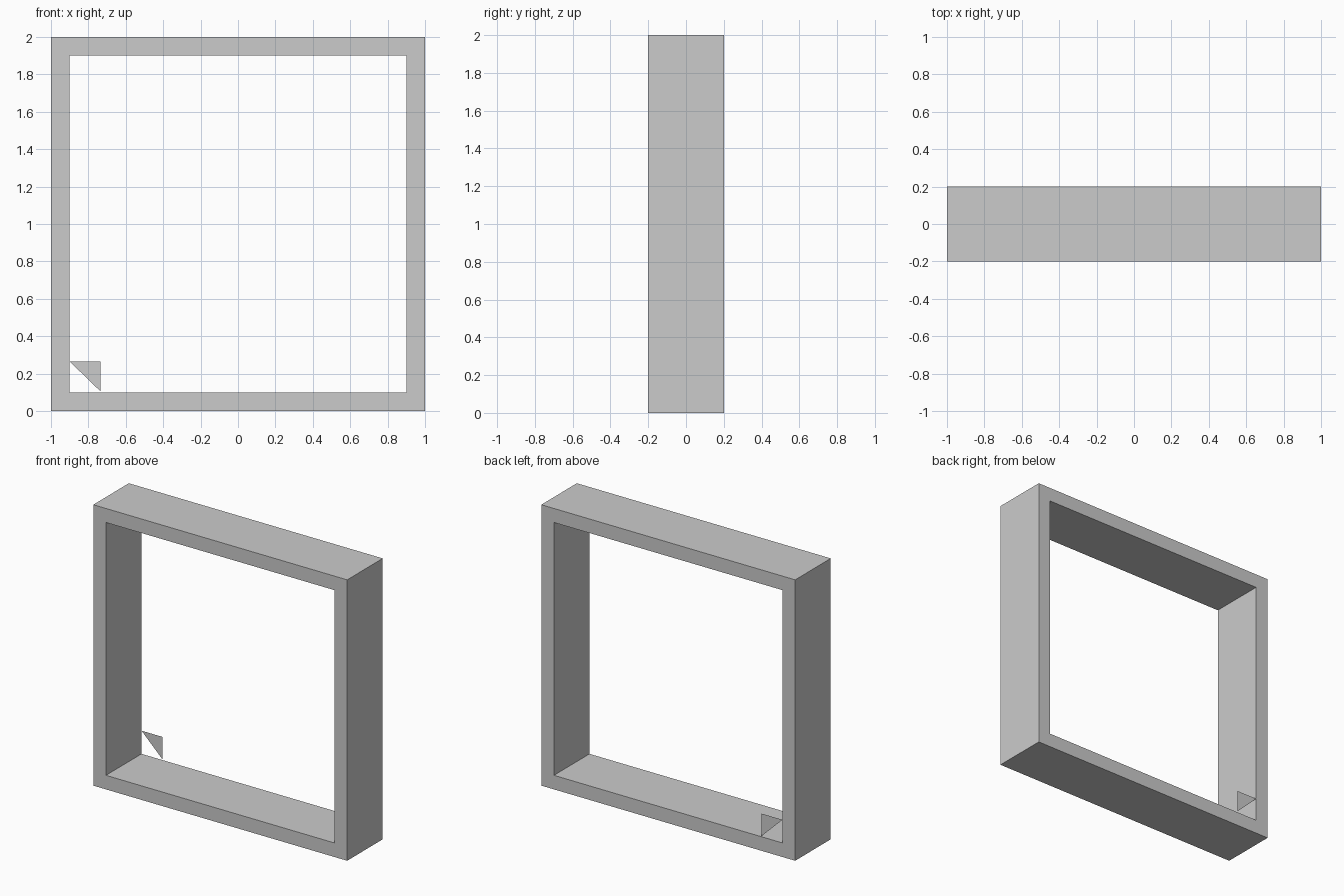
import bpy, bmesh

if "Cube" in bpy.data.objects:
    bpy.data.objects.remove(bpy.data.objects["Cube"])


def make_object(name, bm):
    mesh = bpy.data.meshes.new(name)
    bm.to_mesh(mesh)
    bm.free()
    obj = bpy.data.objects.new(name, mesh)
    bpy.context.collection.objects.link(obj)
    return obj


def square_loop(bm, half, y):
    # Square centred on z = 1, lying in the plane at the given y
    return [bm.verts.new((sx * half, y, 1 + sz * half))
            for sx, sz in ((-1, -1), (1, -1), (1, 1), (-1, 1))]


# Square frame: four loops around the rectangular wall section
bm = bmesh.new()
loops = [square_loop(bm, half, y)
         for half, y in ((1, -0.2), (1, 0.2), (0.9, 0.2), (0.9, -0.2))]
for i in range(4):
    a, b = loops[i], loops[(i + 1) % 4]
    for j in range(4):
        k = (j + 1) % 4
        bm.faces.new((a[j], a[k], b[k], b[j]))
bmesh.ops.recalc_face_normals(bm, faces=bm.faces)
make_object("square_frame", bm)

# Small flat triangle in the lower left corner, flush with the back
bm = bmesh.new()
bm.faces.new([bm.verts.new((x, 0.2, z))
              for x, z in ((-0.9, 0.265), (-0.735, 0.265), (-0.735, 0.105))])
make_object("corner_flap", bm)
